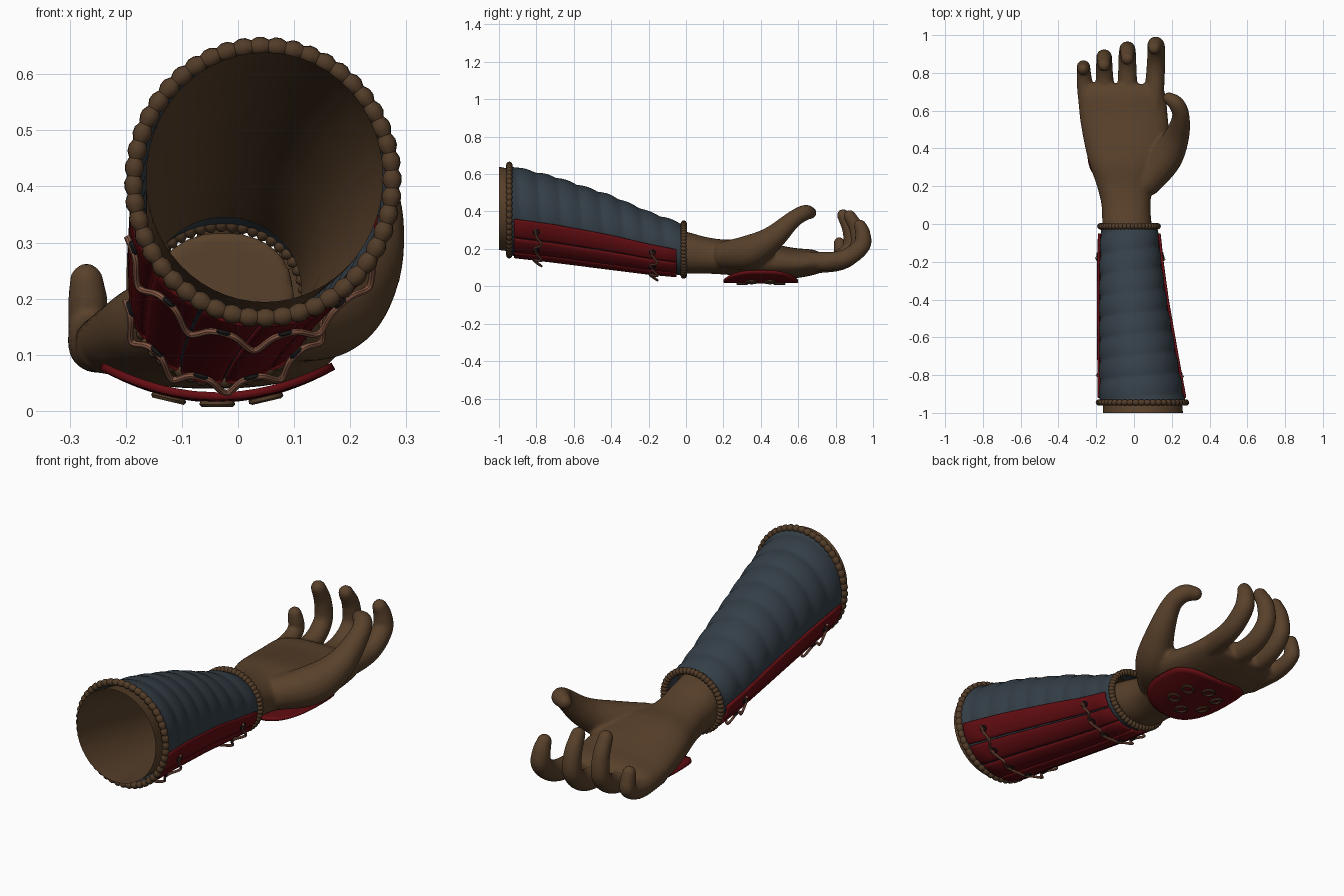
import bpy, bmesh
from math import sin, cos, pi, radians, copysign
from mathutils import Vector

cube = bpy.data.objects.get("Cube")
if cube:
    bpy.data.objects.remove(cube, do_unlink=True)


def material(name, rgb):
    m = bpy.data.materials.new(name)
    m.use_nodes = True
    m.diffuse_color = (*rgb, 1)
    bsdf = m.node_tree.nodes["Principled BSDF"]
    bsdf.inputs["Base Color"].default_value = (*rgb, 1)
    bsdf.inputs["Roughness"].default_value = 0.8
    return m


SKIN = material("brown skin", (0.10, 0.053, 0.024))
CLOTH = material("slate cloth", (0.035, 0.050, 0.064))
RED = material("dark red lacquer", (0.125, 0.004, 0.006))
TRIM = material("brown leather trim", (0.085, 0.045, 0.021))
CORD = material("tan cord", (0.24, 0.10, 0.06))
IRON = material("black iron", (0.010, 0.009, 0.009))


def finish(name, bm, mat):
    bmesh.ops.recalc_face_normals(bm, faces=bm.faces)
    me = bpy.data.meshes.new(name)
    bm.to_mesh(me)
    bm.free()
    me.materials.append(mat)
    ob = bpy.data.objects.new(name, me)
    bpy.context.collection.objects.link(ob)
    bpy.ops.object.select_all(action='DESELECT')
    ob.select_set(True)
    bpy.context.view_layer.objects.active = ob
    bpy.ops.object.shade_smooth_by_angle(angle=radians(40))
    return ob


def bridge(bm, rows, wrap_u=True, wrap_v=False):
    """Skin a list of point rows with quads and return the vertex rows."""
    vs = [[bm.verts.new(p) for p in row] for row in rows]
    n, m = len(vs), len(vs[0])
    for i in range(n if wrap_v else n - 1):
        for j in range(m if wrap_u else m - 1):
            a, b = vs[i], vs[(i + 1) % n]
            k = (j + 1) % m
            bm.faces.new((a[j], a[k], b[k], b[j]))
    return vs


def spline(keys, steps):
    """Catmull-Rom through keys of any dimension."""
    k = [Vector(p) for p in keys]
    k = [k[0] * 2 - k[1]] + k + [k[-1] * 2 - k[-2]]
    out = []
    for i in range(1, len(k) - 2):
        a, b, c, d = k[i - 1:i + 3]
        for s in range(steps):
            t = s / steps
            out.append((b * 2 + (c - a) * t + (a * 2 - b * 5 + c * 4 - d) * t * t
                        + (b * 3 - a - c * 3 + d) * t ** 3) * 0.5)
    return out + [k[-2]]


def tube(bm, pts, radii, sides=8, closed=False):
    n = len(pts)
    rows, normal, old = [], None, None
    for i, p in enumerate(pts):
        if closed:
            t = (pts[(i + 1) % n] - pts[i - 1]).normalized()
        else:
            t = (pts[min(i + 1, n - 1)] - pts[max(i - 1, 0)]).normalized()
        normal = t.orthogonal().normalized() if old is None else old.rotation_difference(t) @ normal
        old, side = t, t.cross(normal)
        rows.append([p + (normal * cos(2 * pi * s / sides) + side * sin(2 * pi * s / sides)) * radii[i]
                     for s in range(sides)])
    vs = bridge(bm, rows, wrap_v=closed)
    if not closed:
        bm.faces.new(vs[0])
        bm.faces.new(vs[-1])


def ring(bm, centre, u, v, steps, radii, sides=8):
    pts = [centre + u * cos(2 * pi * i / steps) + v * sin(2 * pi * i / steps) for i in range(steps)]
    tube(bm, pts, [radii[i % len(radii)] for i in range(steps)], sides, closed=True)


# Forearm cross-sections: y, left x, right x, bottom z, top z
ARM = [(-1.0, -.18, .275, .178, .655), (-.95, -.18, .27, .172, .645), (-.7, -.18, .222, .143, .583),
       (-.4, -.18, .168, .105, .483), (-.2, -.178, .14, .08, .397), (0, -.172, .118, .062, .325)]


def arm_section(y):
    for a, b in zip(ARM, ARM[1:]):
        if y <= b[0]:
            break
    t = (y - a[0]) / (b[0] - a[0])
    x0, x1, z0, z1 = (p + (q - p) * t for p, q in zip(a[1:], b[1:]))
    return (x0 + x1) / 2, (x1 - x0) / 2, (z0 + z1) / 2, (z1 - z0) / 2


def arm_point(y, a, off=0.0):
    cx, rx, cz, rz = arm_section(y)
    return Vector((cx + (rx + off) * cos(a), y, cz + (rz + off) * sin(a)))


# Hollow forearm
bm = bmesh.new()
bridge(bm, [[arm_point(-1 + .9 * i / 20, 2 * pi * j / 56, -.016) for j in range(56)] for i in range(21)])
finish("forearm", bm, SKIN)

# Cloth sleeve with spiral wrapping folds
bm = bmesh.new()
rows = []
for i in range(101):
    y = -.95 + .94 * i / 100
    rows.append([arm_point(y, a, .008 * abs(sin(pi * (y * 9 + a / (2 * pi)))) - .002)
                 for a in (2 * pi * j / 64 for j in range(64))])
bridge(bm, rows)
finish("sleeve", bm, CLOTH)

# Stitched trims at both sleeve ends
for name, y in (("elbow_trim", -.945), ("wrist_trim", -.012)):
    cx, rx, cz, rz = arm_section(y)
    bm = bmesh.new()
    ring(bm, Vector((cx, y, cz)), Vector((rx + .006, 0, 0)), Vector((0, 0, rz + .006)),
         144, (.017, .017, .012), 10)
    finish(name, bm, TRIM)

# Hand: palm, fingers and thumb fused into one skin
PALM = [(-.14, -.15, .1, .09, .32), (0, -.167, .093, .068, .292), (.1, -.172, .087, .068, .265),
        (.2, -.196, .102, .063, .25), (.32, -.237, .155, .053, .25), (.45, -.268, .185, .04, .228),
        (.58, -.288, .178, .043, .205), (.68, -.288, .168, .06, .195), (.74, -.265, .145, .08, .17)]
FINGERS = {
    "index": [(.1, .58, .13, .055), (.115, .82, .14, .05), (.118, .935, .21, .047),
              (.112, .945, .28, .042), (.108, .93, .325, .034)],
    "middle": [(-.03, .58, .125, .055), (-.035, .81, .13, .05), (-.035, .915, .2, .045),
               (-.035, .915, .3, .041), (-.035, .875, .375, .034)],
    "ring": [(-.145, .56, .12, .055), (-.155, .77, .13, .047), (-.158, .875, .2, .043),
             (-.158, .875, .3, .04), (-.158, .84, .38, .034)],
    "little": [(-.235, .55, .115, .05), (-.26, .73, .115, .043), (-.267, .825, .15, .037),
               (-.268, .825, .2, .036), (-.27, .82, .233, .031)],
    "thumb": [(.05, .2, .165, .075), (.16, .34, .185, .09), (.225, .46, .255, .068),
              (.248, .57, .355, .047), (.225, .635, .393, .043), (.185, .665, .393, .034)],
}
bm = bmesh.new()
rows = []
for y, x0, x1, z0, z1 in spline(PALM, 5):
    row = []
    for j in range(40):
        c, s = cos(2 * pi * j / 40), sin(2 * pi * j / 40)
        row.append(((x0 + x1) / 2 + (x1 - x0) / 2 * copysign(abs(c) ** .88, c), y,
                    (z0 + z1) / 2 + (z1 - z0) / 2 * copysign(abs(s) ** .88, s)))
    rows.append(row)
vs = bridge(bm, rows)
bm.faces.new(vs[0])
bm.faces.new(vs[-1])
for keys in FINGERS.values():
    path = spline(keys, 6)
    tube(bm, [p.xyz for p in path], [p[3] for p in path], 16)
    tip = bmesh.ops.create_icosphere(bm, subdivisions=3, radius=path[-1][3])["verts"]
    bmesh.ops.translate(bm, verts=tip, vec=path[-1].xyz)
hand = finish("hand", bm, SKIN)
mod = hand.modifiers.new("fuse", 'REMESH')
mod.mode, mod.voxel_size, mod.use_smooth_shade = 'VOXEL', .009, True
mod = hand.modifiers.new("soften", 'SMOOTH')
mod.factor, mod.iterations = .5, 8

# Six lacquered slats around the underside of the forearm
COUNT, Y0, Y1 = 6, -.92, -.05


def slat_angle(y, k):
    start = 189 - 7 * (y - Y0) / (Y1 - Y0)
    return radians(start + (540 - 2 * start) * k / COUNT)


for n in range(COUNT):
    bm = bmesh.new()
    rows = []
    for i in range(13):
        y = Y0 + (Y1 - Y0) * i / 12
        rows.append([arm_point(y, slat_angle(y, n + .035 + .93 * j / 6), .010 + .004 * sin(pi * j / 6))
                     for j in range(7)])
    bridge(bm, rows, wrap_u=False)
    slat = finish("arm_slat_%d" % (n + 1), bm, RED)
    mod = slat.modifiers.new("thickness", 'SOLIDIFY')
    mod.thickness, mod.offset = .014, 0
    mod = slat.modifiers.new("soft edge", 'BEVEL')
    mod.width, mod.segments = .003, 1

# Iron eyelets and looping cords across the slats
for name, y in (("elbow", -.8), ("wrist", -.18)):
    eyelets = bmesh.new()
    path = []
    for n in range(COUNT):
        a = slat_angle(y, n + .5)
        ring(eyelets, arm_point(y, a, .023), Vector((-sin(a), 0, cos(a))) * .012,
             Vector((0, .015, 0)), 14, (.005,), 6)
        path.append(arm_point(y, slat_angle(y, n + .3), .027))
        path.append(arm_point(y - .008, slat_angle(y, n + .65), .027))
        if n < COUNT - 1:
            path.append(arm_point(y + .028, slat_angle(y, n + 1), .044))
    finish(name + "_eyelets", eyelets, IRON)
    bm = bmesh.new()
    pts = spline(path, 5)
    tube(bm, pts, [.006] * len(pts), 8)
    finish(name + "_cord", bm, CORD)

# Curved guard over the back of the hand
GX, GY = -.037, .4


def guard_z(x, y):
    return .022 + 1.35 * (x - GX) ** 2 + .1 * (y - GY) ** 2


bm = bmesh.new()
rows = []
for i in range(11):
    row = []
    for j in range(48):
        c, s = cos(2 * pi * j / 48), sin(2 * pi * j / 48)
        r = max(i, .05) / 10
        x = GX + .207 * r * copysign(abs(c) ** .8, c)
        y = GY + .2 * r * copysign(abs(s) ** .7, s)
        row.append((x, y, guard_z(x, y)))
    rows.append(row)
vs = bridge(bm, rows)
bm.faces.new(vs[0])
guard = finish("hand_guard", bm, RED)
mod = guard.modifiers.new("thickness", 'SOLIDIFY')
mod.thickness, mod.offset = .014, 0

# Six leather rosettes on the guard
bm = bmesh.new()
for n in range(6):
    a = radians(30 + 60 * n)
    x, y = GX + .1 * cos(a), GY + .1 * sin(a)
    slope = Vector((1, 0, 2.7 * (x - GX))).normalized()
    ring(bm, Vector((x, y, guard_z(x, y) - .010)), slope * .026, Vector((0, .026, 0)), 20, (.006,), 6)
finish("guard_rosettes", bm, TRIM)
